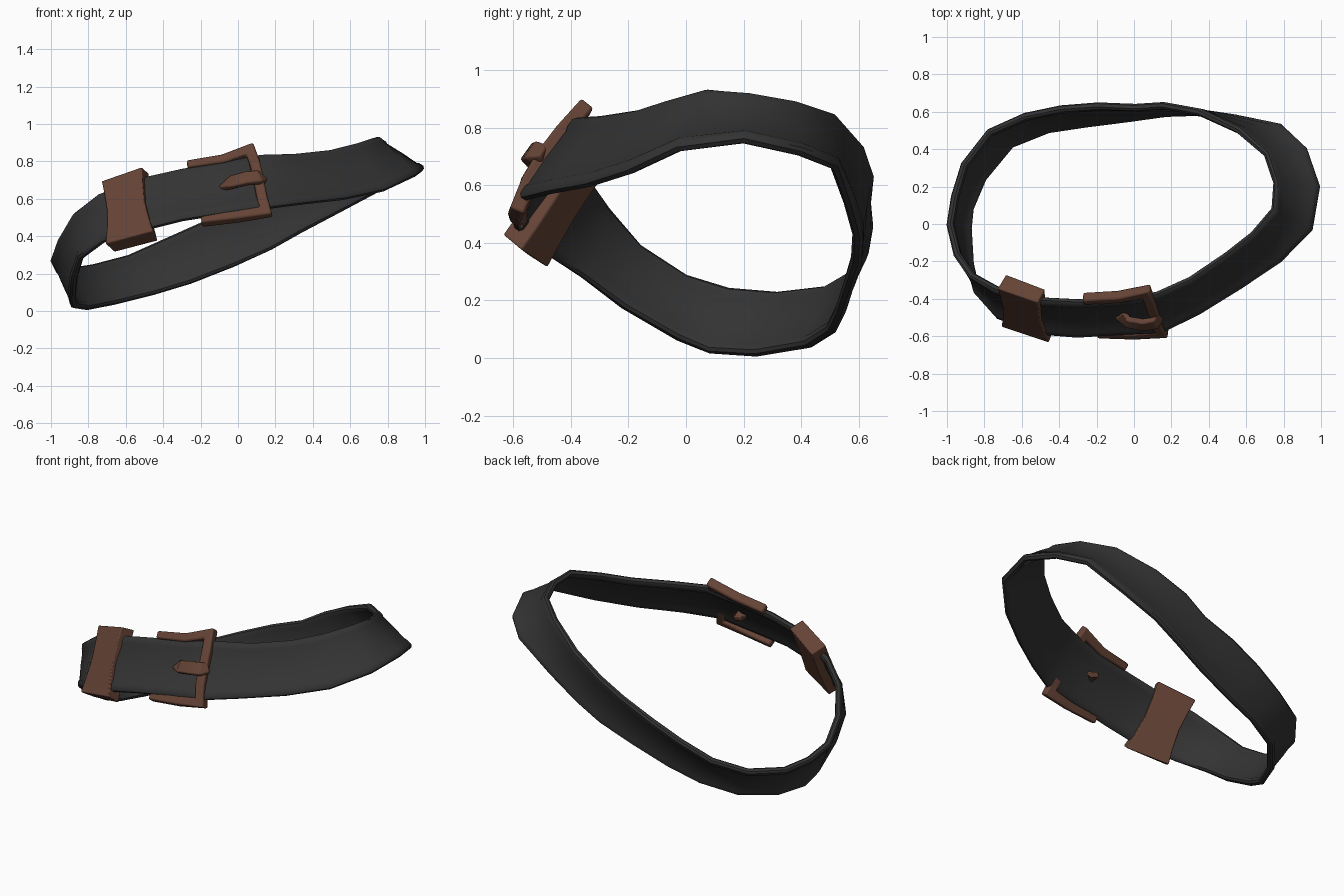
import bpy, bmesh
from mathutils import Vector as V

if "Cube" in bpy.data.objects:
    bpy.data.objects.remove(bpy.data.objects["Cube"])


def material(name, rgb):
    m = bpy.data.materials.new(name)
    m.diffuse_color = (*rgb, 1)
    m.use_nodes = True
    m.node_tree.nodes["Principled BSDF"].inputs["Base Color"].default_value = m.diffuse_color
    return m


BLACK = material("black leather", (0.033, 0.033, 0.033))
BROWN = material("brown metal", (0.13, 0.056, 0.036))


def make(name, rings, mat, closed, angle=0.6, bevel=0.0):
    """Skin a list of equal-length point rings into one solid object."""
    bm = bmesh.new()
    loops = [[bm.verts.new(p) for p in r] for r in rings]
    n, k = len(loops), len(loops[0])
    for i in range(n if closed else n - 1):
        a, b = loops[i], loops[(i + 1) % n]
        for j in range(k):
            bm.faces.new((a[j], a[(j + 1) % k], b[(j + 1) % k], b[j]))
    if not closed:
        bm.faces.new(loops[0])
        bm.faces.new(loops[-1])
    bmesh.ops.recalc_face_normals(bm, faces=bm.faces)
    me = bpy.data.meshes.new(name)
    bm.to_mesh(me)
    bm.free()
    me.materials.append(mat)
    ob = bpy.data.objects.new(name, me)
    bpy.context.collection.objects.link(ob)
    if bevel:
        mod = ob.modifiers.new("soft edges", "BEVEL")
        mod.width, mod.segments, mod.limit_method = bevel, 2, "ANGLE"
    bpy.ops.object.select_all(action="DESELECT")
    ob.select_set(True)
    bpy.context.view_layer.objects.active = ob
    bpy.ops.object.shade_smooth_by_angle(angle=angle)
    return ob


def sweep(name, path, normal, widths, thick, bevel):
    """Rectangular bar along a path; mitred corners, widths per point."""
    pts = [V(p) for p in path]
    rings = []
    for i, p in enumerate(pts):
        d1 = (p - pts[max(i - 1, 0)]).normalized()
        d2 = (pts[min(i + 1, len(pts) - 1)] - p).normalized()
        t = (d1 + d2).normalized()
        ref = d1 if i else d2
        side = normal.cross(t).normalized()
        up = t.cross(side).normalized()
        w = widths[i] / 2 / max(0.6, abs(t.dot(ref)))
        h = thick / 2
        rings.append([p + side * w + up * h, p - side * w + up * h,
                      p - side * w - up * h, p + side * w - up * h])
    return make(name, rings, BROWN, False, bevel=bevel)


# Strap: upper and lower edge at each station, counter-clockwise from the buckle
EDGES = [
    (.12, -.37, .83, .15, -.575, .55), (.30, -.29, .835, .35, -.475, .575),
    (.49, -.16, .855, .57, -.34, .60), (.63, -.05, .89, .78, -.20, .645),
    (.74, .08, .925, .95, -.03, .725), (.75, .22, .91, .99, .20, .755),
    (.70, .37, .885, .92, .40, .71), (.55, .50, .845, .79, .52, .66),
    (.34, .60, .74, .55, .565, .53), (.15, .635, .64, .34, .595, .42),
    (.0, .625, .55, .18, .59, .33), (-.2, .635, .47, -.02, .56, .24),
    (-.4, .62, .38, -.25, .53, .15), (-.59, .58, .295, -.45, .50, .09),
    (-.78, .495, .245, -.65, .42, .04), (-.915, .32, .225, -.80, .24, .01),
    (-.965, .15, .24, -.87, .08, .02), (-.99, .0, .285, -.88, -.03, .065),
    (-.95, -.16, .39, -.87, -.22, .175), (-.87, -.27, .52, -.84, -.36, .28),
    (-.74, -.34, .62, -.72, -.50, .37), (-.50, -.40, .71, -.48, -.585, .44),
    (-.30, -.41, .755, -.30, -.60, .485), (-.08, -.40, .79, -.08, -.585, .52)]
# cross-section: position across the width, half thickness
PROFILE = [(0, .009), (.04, .019), (.13, .019), (.17, .013), (.5, .015),
           (.83, .013), (.87, .019), (.96, .019), (1, .009)]
upper = [V(e[:3]) for e in EDGES]
lower = [V(e[3:]) for e in EDGES]
rings = []
for i, (u, l) in enumerate(zip(upper, lower)):
    j = (i + 1) % len(EDGES)
    t = upper[j] + lower[j] - upper[i - 1] - lower[i - 1]
    out = t.cross(u - l).normalized()
    rings.append([l.lerp(u, s) + out * h for s, h in PROFILE] +
                 [l.lerp(u, s) - out * h for s, h in reversed(PROFILE)])
make("strap", rings, BLACK, True, angle=0.7)

# Keeper: block around the strap, pinched at mid height
BOTTOM = [(-.71, -.55, .36), (-.455, -.635, .43), (-.43, -.57, .375), (-.66, -.48, .315)]
TOP = [(-.73, -.345, .695), (-.515, -.42, .77), (-.475, -.35, .735), (-.685, -.27, .655)]
rings = []
for s, pinch in ((0, 1), (.22, .91), (.5, .84), (.78, .91), (1, 1)):
    ring = [V(a).lerp(V(b), s) for a, b in zip(BOTTOM, TOP)]
    for a, b in ((0, 1), (3, 2)):
        mid = (ring[a] + ring[b]) / 2
        ring[a] = mid + (ring[a] - mid) * pinch
        ring[b] = mid + (ring[b] - mid) * pinch
    rings.append(ring)
make("keeper", rings, BROWN, False, angle=0.4, bevel=.006)

# Buckle: open U frame lying on the strap
FACE = V((0, -.81, .58)).normalized()
sweep("buckle_frame",
      [(-.27, -.40, .775), (-.08, -.39, .805), (.065, -.362, .857),
       (.09, -.43, .785), (.11, -.495, .70), (.125, -.545, .615),
       (.15, -.575, .53), (0, -.585, .505), (-.195, -.58, .48)],
      FACE, [.045, .05, .055, .055, .055, .055, .055, .05, .045], .055, .010)

# Prong: arched hook passing through the strap and resting on the frame
sweep("buckle_prong",
      [(-.06, -.42, .655), (-.07, -.49, .675), (-.03, -.525, .69),
       (.05, -.54, .71), (.11, -.53, .715), (.135, -.49, .71)],
      V((0, -.58, -.81)).cross(V((1, 0, 0))), [.06, .065, .07, .075, .07, .06],
      .035, .008)
